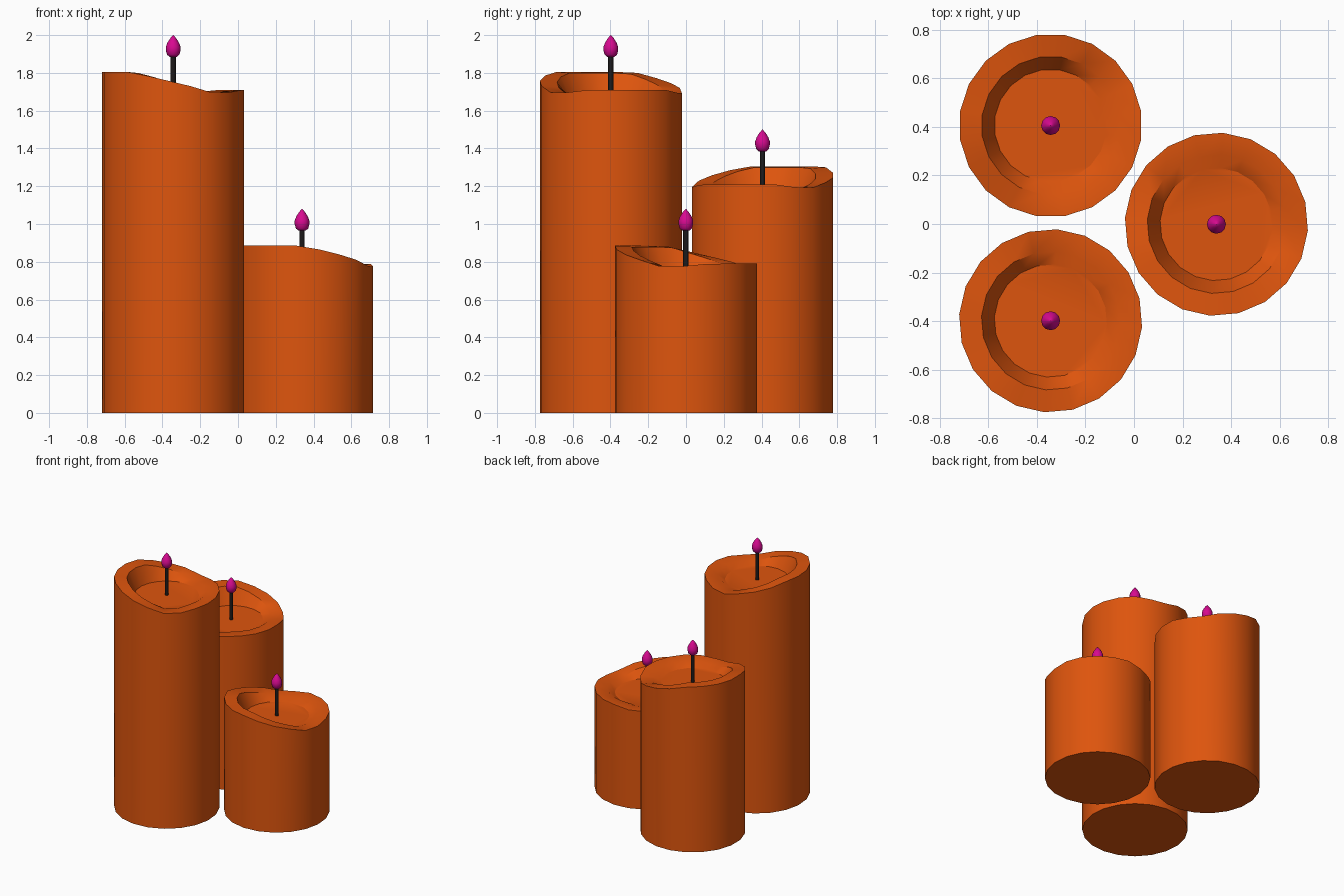
import bpy, bmesh
from math import radians, cos, sin, tau

if "Cube" in bpy.data.objects:
    bpy.data.objects.remove(bpy.data.objects["Cube"])

SIDES, RADIUS = 20, 0.377
# Drop of the melted rim below its highest point, one value per side
DROPS = [.095, .095, .095, .11, .113, .085, .06, .033, .005, 0,
         0, 0, 0, .02, .047, .075, .108, .11, .098, .095]


def material(name, rgb):
    m = bpy.data.materials.new(name)
    m.diffuse_color = (*rgb, 1)
    m.use_nodes = True
    m.node_tree.nodes["Principled BSDF"].inputs["Base Color"].default_value = m.diffuse_color
    return m


WAX = material("orange_wax", (.73, .09, .004))
WICK = material("black_wick", (.012, .01, .01))
FLAME = material("magenta_flame", (.68, .003, .28))


def stack(name, loc, rings, angles, mat, sharp=30):
    """Solid from stacked rings; each ring is (radius, list of heights)."""
    bm = bmesh.new()
    loops = [[bm.verts.new((r * cos(a), r * sin(a), z)) for a, z in zip(angles, zs)]
             for r, zs in rings]
    n = len(angles)
    for lo, hi in zip(loops, loops[1:]):
        for i in range(n):
            j = (i + 1) % n
            bm.faces.new((lo[i], lo[j], hi[j], hi[i]))
    bm.faces.new(loops[0][::-1])
    bm.faces.new(loops[-1])
    mesh = bpy.data.meshes.new(name)
    bm.to_mesh(mesh)
    bm.free()
    mesh.materials.append(mat)
    ob = bpy.data.objects.new(name, mesh)
    ob.location = loc
    bpy.context.collection.objects.link(ob)
    bpy.ops.object.select_all(action='DESELECT')
    ob.select_set(True)
    bpy.context.view_layer.objects.active = ob
    bpy.ops.object.shade_smooth_by_angle(angle=radians(sharp))


def candle(label, x, y, top, turn):
    # Wax body: outer wall, uneven rim, melted pool
    angles = [radians(14 + turn + i * 360 / SIDES) for i in range(SIDES)]
    rim = [top - d for d in DROPS]
    lip = [z - .006 for z in rim]
    floor = top - .135
    stack(label + "_candle", (x, y, 0),
          [(RADIUS, [0] * SIDES), (RADIUS, rim), (.285, lip), (.232, [floor] * SIDES)],
          angles, WAX)
    # Wick
    eight = [i * tau / 8 for i in range(8)]
    stack(label + "_wick", (x, y, 0),
          [(.014, [floor - .01] * 8), (.014, [top + .1] * 8)], eight, WICK, 50)
    # Flame
    twelve = [i * tau / 12 for i in range(12)]
    profile = [(.02, .08), (.033, .092), (.039, .115), (.039, .132),
               (.031, .154), (.016, .178), (.001, .195)]
    stack(label + "_flame", (x, y, 0),
          [(r, [top + z] * 12) for r, z in profile], twelve, FLAME, 50)


candle("tall", -.343, -.398, 1.805, 0)
candle("medium", -.343, .405, 1.305, -41)
candle("short", .339, -.001, .885, 36)
